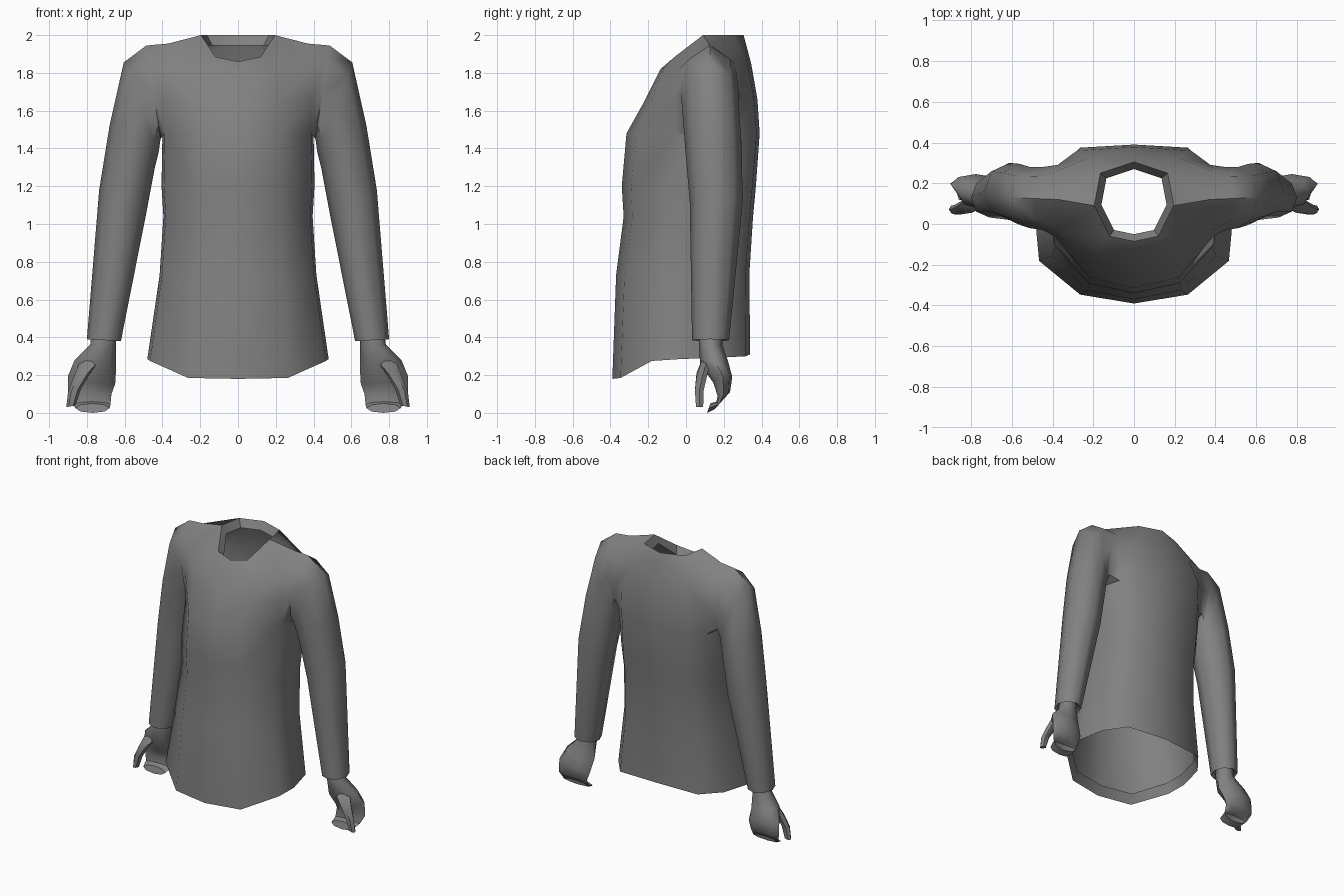
import bpy, bmesh
from math import cos, sin, pi, radians
from mathutils import Vector

cube = bpy.data.objects.get("Cube")
if cube:
    bpy.data.objects.remove(cube)

grey = bpy.data.materials.new("plain grey")
grey.use_nodes = True
colour = (0.22, 0.22, 0.22, 1)
grey.diffuse_color = colour
grey.node_tree.nodes["Principled BSDF"].inputs["Base Color"].default_value = colour


def add_ring(bm, points):
    return [bm.verts.new(p) for p in points]


def oval(centre, u, v, sides=8):
    """Closed cross-section starting at centre - u, passing centre - v."""
    c, u, v = Vector(centre), Vector(u), Vector(v)
    return [c - u * cos(2 * pi * i / sides) - v * sin(2 * pi * i / sides) for i in range(sides)]


def bridge(bm, a, b, closed=True):
    n = len(a)
    for i in range(n if closed else n - 1):
        j = (i + 1) % n
        bm.faces.new((a[i], a[j], b[j], b[i]))


def finish(bm, name, angle=50):
    """Turn one half into a mirrored, smooth shaded object."""
    bmesh.ops.recalc_face_normals(bm, faces=bm.faces)
    mesh = bpy.data.meshes.new(name)
    bm.to_mesh(mesh)
    bm.free()
    mesh.materials.append(grey)
    obj = bpy.data.objects.new(name, mesh)
    bpy.context.collection.objects.link(obj)
    bpy.ops.object.select_all(action='DESELECT')
    obj.select_set(True)
    bpy.context.view_layer.objects.active = obj
    bpy.ops.object.shade_smooth_by_angle(angle=radians(angle))
    mirror = obj.modifiers.new("Mirror", 'MIRROR')
    mirror.use_clip = True
    mirror.merge_threshold = 0.002
    return obj


# Shirt: lower body rings, front centre round the side to back centre
bm = bmesh.new()
X_SHAPE = (0, .55, .97, 1, .9, .66, 0)
Y_SHAPE = (-1, -.88, -.42, 0, .55, .94, 1)
HEM_DROP = (-.10, -.095, -.005, .005, .012, .02, .03)


def body_ring(z, width, front, side, back, drop=0):
    return [(width * x, side + y * ((side - front) if y < 0 else (back - side)), z + drop * d)
            for x, y, d in zip(X_SHAPE, Y_SHAPE, HEM_DROP)]


hem = body_ring(.28, .48, -.39, -.03, .34, 1)
rows = [add_ring(bm, r) for r in (
    hem,
    body_ring(.73, .415, -.37, 0, .335),
    body_ring(1.04, .395, -.33, .05, .355),
    body_ring(1.2, .405, -.34, .07, .37),
    body_ring(1.48, .40, -.315, .13, .39))]
for a, b in zip(rows, rows[1:]):
    bridge(bm, a, b, closed=False)

# Hem turned in
fold = add_ring(bm, [(x * .94, y * .92, z + .07) for x, y, z in hem])
bridge(bm, rows[0], fold, closed=False)

# Chest, back and shoulders around the arm opening
low = rows[-1]
front_mid = add_ring(bm, [(0, -.22, 1.65), (.24, -.185, 1.65), (.39, -.06, 1.65)])
front_top = add_ring(bm, [(0, -.135, 1.82), (.18, -.115, 1.83), (.38, -.035, 1.82)])
back_mid = add_ring(bm, [(.375, .29, 1.66), (.28, .36, 1.66), (0, .378, 1.66)])
back_top = add_ring(bm, [(.38, .26, 1.85), (.22, .325, 1.85), (0, .345, 1.85)])
shoulder = bm.verts.new((.37, .12, 1.955))
neck_points = [(0, -.085, 1.86), (.12, -.06, 1.885), (.195, .09, 2), (.165, .25, 2), (0, .305, 2)]
neck = add_ring(bm, neck_points)
for a, b in ((low[:3], front_mid), (front_mid, front_top), (low[4:], back_mid),
             (back_mid, back_top), (front_top[:2], neck[:2]), (back_top[1:], neck[3:])):
    bridge(bm, a, b, closed=False)
for f in ((front_top[1], front_top[2], neck[1]), (front_top[2], shoulder, neck[2], neck[1]),
          (shoulder, back_top[0], neck[3], neck[2]), (back_top[0], back_top[1], neck[3])):
    bm.faces.new(f)

# Collar turned in
collar = add_ring(bm, [(x * .82, .11 + (y - .11) * .82, z - .055) for x, y, z in neck_points])
bridge(bm, neck, collar, closed=False)

# Sleeve: inner and outer (x, z), middle y, half depth
previous = [low[3], low[2], front_mid[2], front_top[2], shoulder, back_top[0], back_mid[0], low[4]]
for (x0, z0), (x1, z1), y, depth in (
        ((.41, 1.45), (.485, 1.945), .125, .155),
        ((.42, 1.38), (.605, 1.855), .13, .15),
        ((.44, 1.30), (.68, 1.52), .145, .15),
        ((.487, 1.05), (.735, 1.18), .16, .14),
        ((.62, .38), (.80, .39), .13, .098),
        ((.645, .40), (.775, .41), .13, .07)):
    ring = add_ring(bm, oval(((x0 + x1) / 2, y, (z0 + z1) / 2),
                             ((x1 - x0) / 2, 0, (z1 - z0) / 2), (0, depth, 0)))
    bridge(bm, previous, ring)
    previous = ring
finish(bm, "shirt")


def loft(name, sections, sides=8):
    """Capped tube: centre, half width along x, half thickness as (y, z)."""
    bm = bmesh.new()
    rings = [add_ring(bm, oval(c, (w, 0, tilt), (0, ty, tz), sides))
             for c, w, tilt, (ty, tz) in sections]
    for a, b in zip(rings, rings[1:]):
        bridge(bm, a, b)
    bm.faces.new(rings[0])
    bm.faces.new(rings[-1])
    return finish(bm, name)


# Hands: palm running into curled fingers, and a thumb in front
loft("hands", [
    ((.71, .13, .42), .065, 0, (.062, 0)),
    ((.715, .13, .36), .068, 0, (.062, 0)),
    ((.755, .15, .26), .11, .02, (.075, .005)),
    ((.775, .195, .175), .125, .02, (.05, .015)),
    ((.785, .20, .10), .115, 0, (.033, .01)),
    ((.775, .175, .045), .10, 0, (.022, .025)),
    ((.77, .12, .025), .09, 0, (.008, .025))])
loft("thumbs", [
    ((.77, .115, .29), .06, 0, (.04, .02)),
    ((.82, .085, .21), .05, -.02, (.034, .01)),
    ((.865, .07, .12), .035, -.01, (.026, 0)),
    ((.885, .072, .035), .024, -.005, (.022, 0))], 6)
